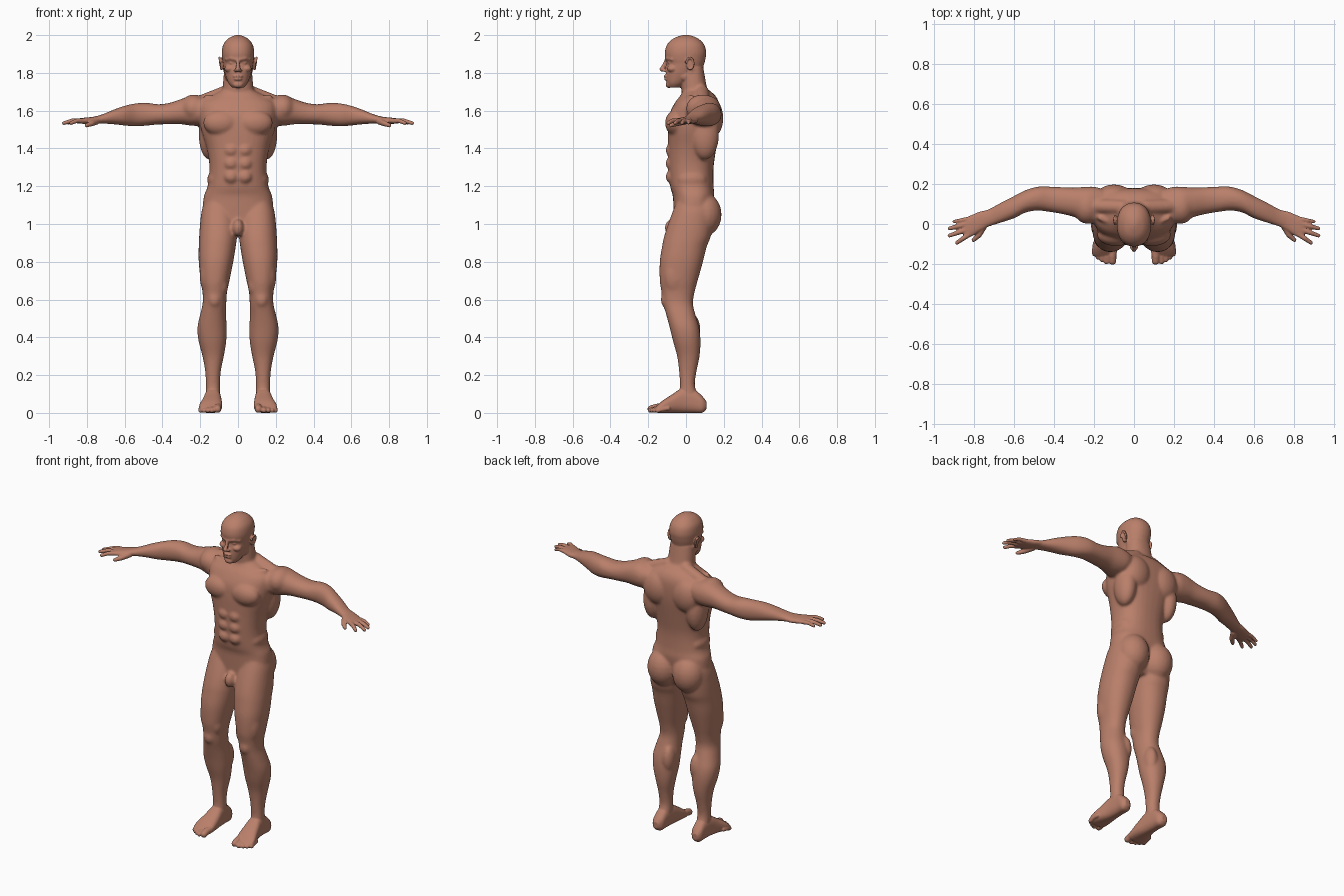
import bpy, bmesh, math
from mathutils import Vector, Matrix

AXES = {'x': (0, 1, 2), 'y': (1, 0, 2), 'z': (2, 0, 1)}   # slice axis, then the two in-plane axes


def loft(bm, axis, rows, power=2.2, n=32, sub=4):
    """Skin superellipse slices; each row is (position, a_min, a_max, b_min, b_max)."""
    rows = [Vector(r) for r in rows]
    fine = []
    for i in range(len(rows) - 1):
        p0, p1, p2, p3 = rows[max(i - 1, 0)], rows[i], rows[i + 1], rows[min(i + 2, len(rows) - 1)]
        for k in range(sub):
            t = k / sub
            fine.append(0.5 * (2 * p1 + (p2 - p0) * t + (2 * p0 - 5 * p1 + 4 * p2 - p3) * t * t
                               + (3 * p1 - p0 - 3 * p2 + p3) * t ** 3))
    fine.append(rows[-1])
    k0, k1, k2 = AXES[axis]
    rings = []
    for s, a0, a1, b0, b1 in fine:
        ring = []
        for i in range(n):
            c, d = math.cos(math.tau * i / n), math.sin(math.tau * i / n)
            co = [0, 0, 0]
            co[k0] = s
            co[k1] = (a0 + a1) / 2 + (a1 - a0) / 2 * math.copysign(abs(c) ** (2 / power), c)
            co[k2] = (b0 + b1) / 2 + (b1 - b0) / 2 * math.copysign(abs(d) ** (2 / power), d)
            ring.append(bm.verts.new(co))
        rings.append(ring)
    for r, q in zip(rings, rings[1:]):
        for i in range(n):
            bm.faces.new((r[i], r[(i + 1) % n], q[(i + 1) % n], q[i]))
    bm.faces.new(rings[0])
    bm.faces.new(rings[-1])


def loft_mid(bm, rows, power=2.2):
    """Central upright part; each row is (z, half width, front, back)."""
    loft(bm, 'z', [(z, -w, w, f, b) for z, w, f, b in rows], power)


def blob(bm, centre, radii):
    bmesh.ops.create_uvsphere(bm, u_segments=20, v_segments=12, radius=1,
                              matrix=Matrix.Translation(centre) @ Matrix.Diagonal((*radii, 1)))


def chain(bm, points, radii):
    """Rounded tapering tube through the points."""
    for p, r in zip(points, radii):
        blob(bm, p, (r, r, r))
    for p, q, r, s in zip(points, points[1:], radii, radii[1:]):
        p, q = Vector(p), Vector(q)
        m = Matrix.Translation((p + q) / 2) @ (q - p).to_track_quat('Z', 'Y').to_matrix().to_4x4()
        bmesh.ops.create_cone(bm, cap_ends=True, segments=16, radius1=r, radius2=s,
                              depth=(q - p).length, matrix=m)


def mirror(bm):
    new = bmesh.ops.duplicate(bm, geom=bm.verts[:] + bm.edges[:] + bm.faces[:])['geom']
    for v in new:
        if isinstance(v, bmesh.types.BMVert):
            v.co.x *= -1


def fuse(bm, name, voxel, smooth, ratio=1.0):
    """Melt overlapping parts into one smooth skin and return its object."""
    bmesh.ops.recalc_face_normals(bm, faces=bm.faces[:])
    me = bpy.data.meshes.new(name)
    bm.to_mesh(me)
    bm.free()
    ob = bpy.data.objects.new(name, me)
    bpy.context.collection.objects.link(ob)
    m = ob.modifiers.new("skin", 'REMESH')
    m.mode, m.voxel_size, m.use_smooth_shade = 'VOXEL', voxel, True
    m = ob.modifiers.new("soften", 'SMOOTH')
    m.factor, m.iterations = 0.5, smooth
    if ratio < 1:
        ob.modifiers.new("thin", 'DECIMATE').ratio = ratio
    dg = bpy.context.evaluated_depsgraph_get()
    done = bpy.data.meshes.new_from_object(ob.evaluated_get(dg))
    ob.modifiers.clear()
    ob.data = done
    return ob


# ---------- core: limbs and muscles of one side, mirrored ----------
core = bmesh.new()
# leg
loft(core, 'z', [
    (1.14, .06, .16, -.04, .11), (1.08, .02, .19, -.065, .14), (1.0, .006, .201, -.095, .14),
    (.93, .006, .206, -.117, .13), (.88, .012, .208, -.127, .11), (.8, .025, .208, -.139, .09),
    (.7, .045, .198, -.139, .062), (.64, .058, .188, -.13, .046), (.58, .062, .187, -.122, .037),
    (.52, .063, .201, -.105, .05), (.45, .06, .215, -.086, .07), (.38, .062, .209, -.069, .077),
    (.3, .075, .188, -.047, .072), (.22, .091, .174, -.037, .056), (.15, .095, .17, -.032, .047),
    (.1, .094, .171, -.035, .06), (.04, .1, .17, -.03, .08)])
# arm
loft(core, 'x', [
    (.12, .02, .16, 1.56, 1.66), (.19, .0, .185, 1.525, 1.675), (.24, .01, .186, 1.52, 1.682),
    (.3, .035, .182, 1.528, 1.662), (.36, .05, .184, 1.528, 1.642), (.42, .06, .187, 1.527, 1.634),
    (.48, .067, .187, 1.521, 1.641), (.54, .058, .17, 1.517, 1.639), (.6, .028, .14, 1.521, 1.626),
    (.66, .008, .11, 1.528, 1.605), (.72, -.012, .078, 1.531, 1.58), (.77, -.032, .06, 1.529, 1.567)])
# muscles: centre and radii
for c, r in [
        ((.09, -.055, 1.535), (.095, .056, .068)),    # chest
        ((.15, .10, 1.47), (.058, .075, .13)),        # flank of the back
        ((.10, .14, 1.56), (.09, .058, .10)),         # shoulder blade
        ((.235, .088, 1.612), (.07, .088, .074)),     # shoulder cap
        ((.087, .095, 1.05), (.096, .094, .115)),     # buttock
        ((.12, .03, 1.235), (.043, .08, .05)),        # waist side
        ((.125, -.098, .60), (.038, .036, .048)),     # kneecap
        ((.085, -.075, .675), (.033, .048, .06)),     # inner thigh above knee
        ((.165, -.06, .73), (.038, .06, .10)),        # outer thigh
        ((.097, .03, .44), (.038, .047, .085))]:      # calf
    blob(core, c, r)
for z in (1.25, 1.32, 1.39):                          # stomach muscles
    blob(core, (.036, -.08, z), (.037, .028, .034))
chain(core, [(.06, .085, 1.70), (.2, .09, 1.645)], (.036, .036))        # neck to shoulder slope
chain(core, [(.03, -.035, 1.655), (.17, .03, 1.67)], (.014, .014))      # collar bone
chain(core, [(.02, -.008, 1.67), (.065, .03, 1.82)], (.014, .016))      # neck muscle
mirror(core)
# torso
loft_mid(core, [
    (.95, .08, -.04, .09), (1.0, .17, -.06, .12), (1.08, .186, -.066, .14), (1.15, .18, -.07, .15),
    (1.2, .161, -.084, .146), (1.3, .151, -.094, .146), (1.4, .166, -.096, .16), (1.5, .196, -.096, .175),
    (1.58, .205, -.088, .18), (1.64, .20, -.06, .175), (1.68, .14, -.03, .155), (1.71, .08, -.015, .12)], 2.4)
# neck
loft_mid(core, [(1.62, .10, -.03, .14), (1.68, .09, -.02, .13), (1.72, .081, -.025, .112),
                (1.77, .078, -.025, .102), (1.84, .07, -.02, .09)])
# groin
blob(core, (0, -.075, .98), (.03, .038, .046))
core_ob = fuse(core, "core", .008, 7)

# ---------- fine parts of one side, mirrored ----------
body = bmesh.new()
# palm
loft(body, 'x', [(.73, -.014, .07, 1.534, 1.573), (.77, -.036, .062, 1.53, 1.567),
                 (.80, -.056, .05, 1.53, 1.564), (.83, -.068, .037, 1.531, 1.561),
                 (.85, -.062, .024, 1.535, 1.557)], 2.4)
# fingers: base and tip in top view
for (x0, y0), (x1, y1), r in [((.835, .023), (.90, .012), .0105), ((.84, -.002), (.922, -.022), .012),
                              ((.84, -.029), (.922, -.058), .012), ((.825, -.052), (.885, -.094), .012)]:
    chain(body, [(x0, y0, 1.546), ((x0 + x1) / 2, (y0 + y1) / 2, 1.546), (x1, y1, 1.534)],
          (r + .002, r, r - .002))
# thumb
chain(body, [(.75, -.008, 1.543), (.775, -.054, 1.532), (.802, -.08, 1.522)], (.018, .015, .0105))
# foot
loft(body, 'y', [(.108, .12, .155, .02, .06), (.085, .1, .17, 0, .09), (.04, .095, .172, 0, .125),
                 (-.02, .09, .178, 0, .13), (-.07, .085, .19, 0, .1), (-.12, .084, .205, 0, .068),
                 (-.15, .09, .206, 0, .042), (-.162, .1, .195, .005, .03)], 2.5)
# toes
for x, y, r in [(.108, -.184, .02), (.138, -.188, .0135), (.16, -.178, .013), (.18, -.166, .012), (.198, -.15, .012)]:
    chain(body, [(x - .004, y + .055, r + .012), (x, y + .025, r + .008), (x, y, r)], (r, r, r))
# brow, eye, cheek, nostril, jaw corner
chain(body, [(.008, -.1, 1.872), (.035, -.094, 1.878), (.06, -.072, 1.872)], (.013, .012, .01))
blob(body, (.032, -.083, 1.853), (.016, .014, .011))
blob(body, (.044, -.072, 1.822), (.028, .028, .02))
blob(body, (.013, -.115, 1.813), (.009, .011, .008))
blob(body, (.05, .0, 1.785), (.021, .04, .03))
# ear with raised rim
blob(body, (.085, .018, 1.848), (.009, .018, .03))
rim = [(.085 + .01 * (1 + math.sin(a)) / 2 + .004, .02 + .02 * math.cos(a), 1.85 + .031 * math.sin(a))
       for a in [math.radians(d) for d in range(-100, 171, 30)]]
chain(body, rim, [.006] * len(rim))
mirror(body)
# head
loft_mid(body, [
    (1.722, .03, -.092, -.03), (1.745, .05, -.102, .0), (1.785, .066, -.106, .05), (1.82, .075, -.105, .085),
    (1.85, .08, -.1, .097), (1.875, .084, -.109, .103), (1.91, .086, -.112, .107), (1.95, .078, -.1, .096),
    (1.98, .054, -.07, .067), (1.995, .027, -.036, .036), (2.001, .008, -.01, .01)])
# nose, lips, chin
chain(body, [(0, -.105, 1.868), (0, -.114, 1.845), (0, -.127, 1.819)], (.009, .009, .013))
blob(body, (0, -.104, 1.7825), (.027, .014, .007))
blob(body, (0, -.103, 1.767), (.023, .014, .007))
blob(body, (0, -.09, 1.738), (.028, .018, .018))
# join with the core and melt together
body.from_mesh(core_ob.data)
bpy.data.objects.remove(core_ob)
figure = fuse(body, "body", .0045, 3, .4)

skin = bpy.data.materials.new("brown skin")
skin.diffuse_color = (.49, .215, .145, 1)
figure.data.materials.clear()
figure.data.materials.append(skin)
for p in figure.data.polygons:
    p.use_smooth = True
    p.material_index = 0
